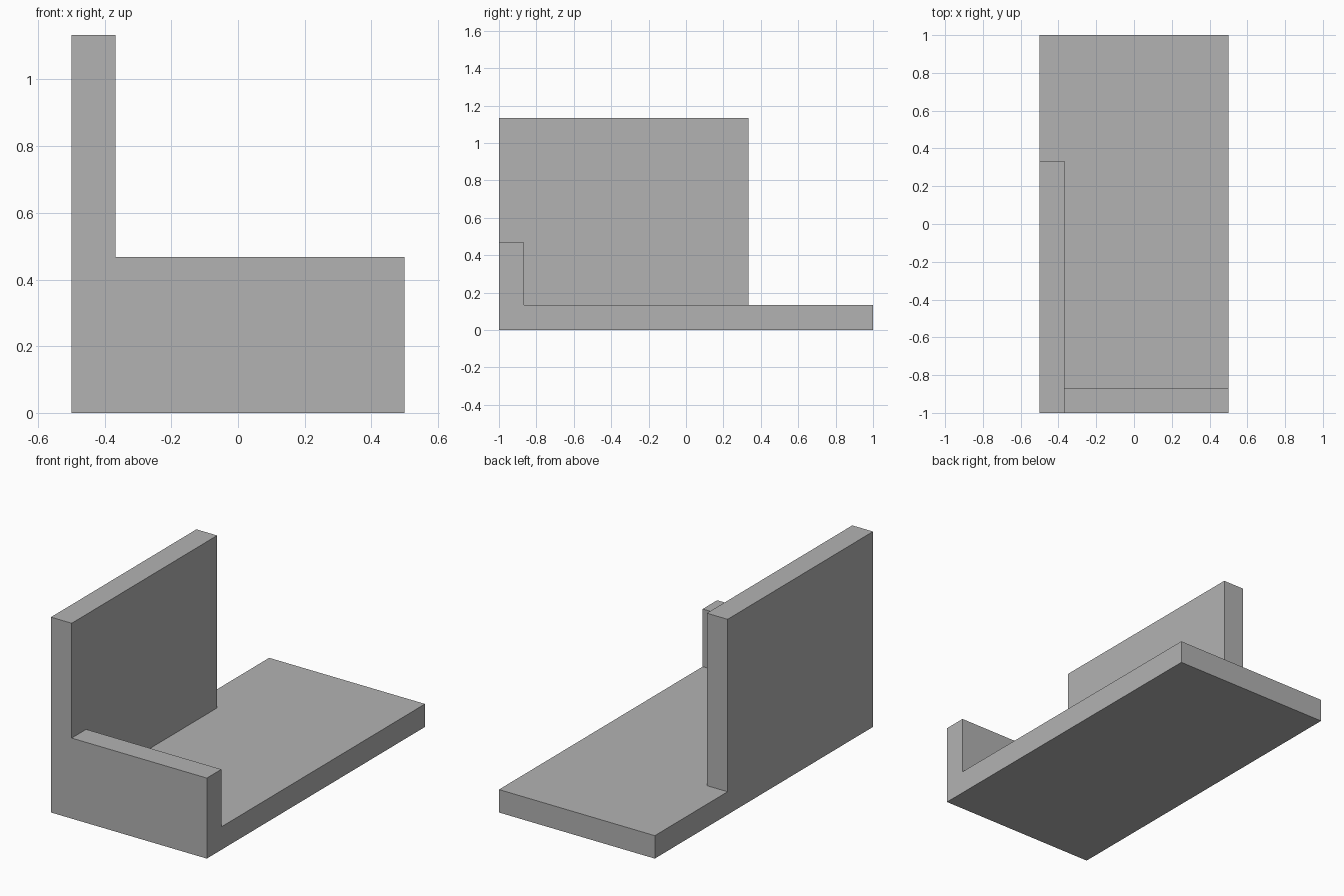
import bpy, bmesh, math
from mathutils import Matrix, Vector

cube = bpy.data.objects.get("Cube")
if cube:
    bpy.data.objects.remove(cube, do_unlink=True)

# Overall sizes
WIDTH, LENGTH, FLOOR = 1.0, 2.0, 0.133
WALL_X = -0.367      # inner face of the side wall
LIP_Y = -0.867       # inner face of the front lip
WALL_END = 0.333     # back end of the side wall
LIP_TOP, WALL_TOP = 0.467, 1.133

grey = bpy.data.materials.new("plain_grey")
grey.use_nodes = True
colour = (0.448, 0.448, 0.448, 1)
grey.diffuse_color = colour
grey.node_tree.nodes["Principled BSDF"].inputs["Base Color"].default_value = colour


def raise_faces(bm, base, top, rule):
    """Extrude the upward faces at height base that satisfy rule up to top."""
    faces = []
    for f in bm.faces:
        c = f.calc_center_median()
        if f.normal.z > 0.9 and abs(c.z - base) < 1e-4 and rule(c):
            faces.append(f)
    out = bmesh.ops.extrude_face_region(bm, geom=faces)["geom"]
    verts = [v for v in out if isinstance(v, bmesh.types.BMVert)]
    bmesh.ops.translate(bm, verts=verts, vec=(0, 0, top - base))
    bm.normal_update()


# Floor slab, cut along the wall and lip outlines
bm = bmesh.new()
bmesh.ops.create_cube(bm, size=1, matrix=Matrix.Translation((0, 0, FLOOR / 2))
                      @ Matrix.Diagonal((WIDTH, LENGTH, FLOOR, 1)))
for co, no in (((WALL_X, 0, 0), (1, 0, 0)),
               ((0, LIP_Y, 0), (0, 1, 0)),
               ((0, WALL_END, 0), (0, 1, 0))):
    bmesh.ops.bisect_plane(bm, geom=bm.verts[:] + bm.edges[:] + bm.faces[:],
                           plane_co=Vector(co), plane_no=Vector(no))
bm.normal_update()

# Front lip with the lower wall, then the rest of the wall
raise_faces(bm, FLOOR, LIP_TOP,
            lambda c: c.y < LIP_Y or (c.x < WALL_X and c.y < WALL_END))
raise_faces(bm, LIP_TOP, WALL_TOP, lambda c: c.x < WALL_X)

# Merge coplanar faces into clean flat sides
bmesh.ops.dissolve_limit(bm, angle_limit=math.radians(1),
                         verts=bm.verts[:], edges=bm.edges[:])
bmesh.ops.recalc_face_normals(bm, faces=bm.faces[:])

mesh = bpy.data.meshes.new("corner_bracket")
bm.to_mesh(mesh)
bm.free()
mesh.materials.append(grey)
bracket = bpy.data.objects.new("corner_bracket", mesh)
bpy.context.collection.objects.link(bracket)
